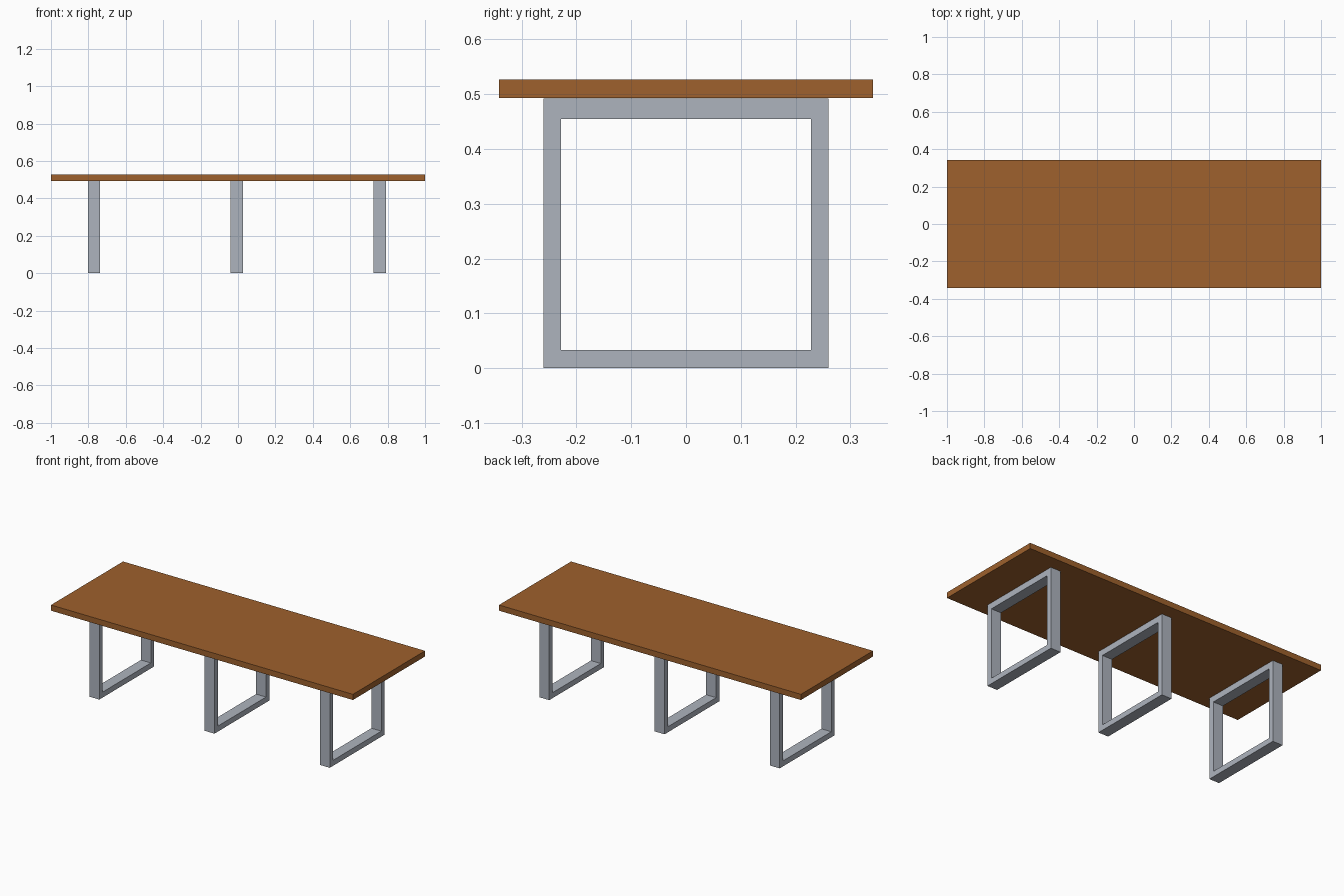
import bpy, bmesh

if "Cube" in bpy.data.objects:
    bpy.data.objects.remove(bpy.data.objects["Cube"])


def material(name, rgb):
    m = bpy.data.materials.new(name)
    m.diffuse_color = (*rgb, 1.0)
    m.use_nodes = True
    m.node_tree.nodes["Principled BSDF"].inputs["Base Color"].default_value = m.diffuse_color
    return m


def add_object(name, bm, mat):
    bmesh.ops.recalc_face_normals(bm, faces=bm.faces)
    mesh = bpy.data.meshes.new(name)
    bm.to_mesh(mesh)
    bm.free()
    mesh.materials.append(mat)
    obj = bpy.data.objects.new(name, mesh)
    bpy.context.collection.objects.link(obj)
    return obj


def rectangle(y, z0, z1):
    return [(-y, z0), (y, z0), (y, z1), (-y, z1)]


def leg_frame(name, x, width, mat):
    """Closed rectangular loop in the YZ plane, extruded along X."""
    bm = bmesh.new()
    outer = [bm.verts.new((x - width / 2, y, z)) for y, z in rectangle(0.26, 0.0, 0.492)]
    inner = [bm.verts.new((x - width / 2, y, z)) for y, z in rectangle(0.228, 0.033, 0.455)]
    faces = []
    for i in range(4):
        j = (i + 1) % 4
        faces.append(bm.faces.new((outer[i], outer[j], inner[j], inner[i])))
    ext = bmesh.ops.extrude_face_region(bm, geom=faces, use_keep_orig=True)
    verts = [g for g in ext["geom"] if isinstance(g, bmesh.types.BMVert)]
    bmesh.ops.translate(bm, verts=verts, vec=(width, 0, 0))
    return add_object(name, bm, mat)


wood = material("brown wood", (0.342, 0.119, 0.026))
metal = material("grey metal", (0.423, 0.456, 0.515))

# Tabletop slab
bm = bmesh.new()
bmesh.ops.create_cube(bm, size=1.0)
bmesh.ops.scale(bm, verts=bm.verts, vec=(2.0, 0.682, 0.034))
bmesh.ops.translate(bm, verts=bm.verts, vec=(0, 0, 0.51))
add_object("tabletop", bm, wood)

# Three square hoop legs
for name, x in (("left_leg_frame", -0.77), ("middle_leg_frame", -0.007), ("right_leg_frame", 0.757)):
    leg_frame(name, x, 0.066, metal)
